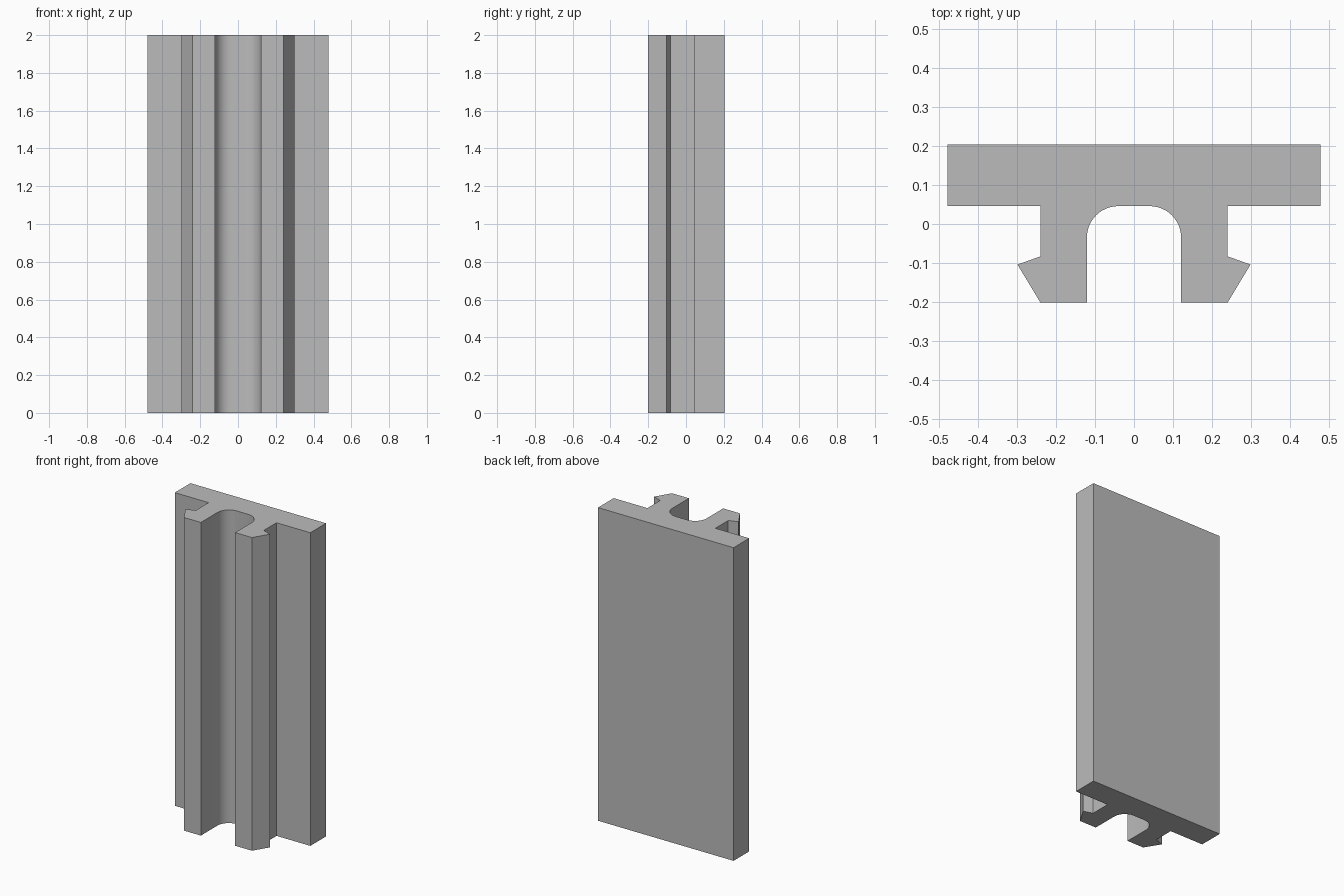
import bpy
import bmesh
from math import sin, cos, pi, radians

cube = bpy.data.objects.get("Cube")
if cube:
    bpy.data.objects.remove(cube, do_unlink=True)

HEIGHT = 2.0
BACK, PLATE_FRONT, TIP = 0.204, 0.046, -0.202
CHANNEL, FILLET, STEPS = 0.121, 0.081, 12

# Plain grey finish
grey = bpy.data.materials.new("plain_grey")
grey.use_nodes = True
colour = (0.5, 0.5, 0.5, 1)
grey.diffuse_color = colour
grey.node_tree.nodes["Principled BSDF"].inputs["Base Color"].default_value = colour

# Left half of the section: back plate, then barbed leg
half = [(0.479, BACK), (0.479, PLATE_FRONT), (0.24, PLATE_FRONT),
        (0.24, -0.083), (0.299, -0.104), (0.24, TIP), (CHANNEL, TIP)]

# Rounded inner corner of the channel
for i in range(STEPS + 1):
    a = pi / 2 * i / STEPS
    half.append((CHANNEL - FILLET + FILLET * cos(a),
                 PLATE_FRONT - FILLET + FILLET * sin(a)))

# Mirror the section and extrude it to full height
section = half + [(-x, y) for x, y in reversed(half)]
bm = bmesh.new()
base = bm.faces.new([bm.verts.new((x, y, 0)) for x, y in section])
result = bmesh.ops.extrude_face_region(bm, geom=[base], use_keep_orig=True)
top = [v for v in result["geom"] if isinstance(v, bmesh.types.BMVert)]
bmesh.ops.translate(bm, verts=top, vec=(0, 0, HEIGHT))
bmesh.ops.recalc_face_normals(bm, faces=bm.faces)

mesh = bpy.data.meshes.new("clip_rail")
bm.to_mesh(mesh)
bm.free()
mesh.materials.append(grey)
rail = bpy.data.objects.new("clip_rail", mesh)
bpy.context.collection.objects.link(rail)

# Smooth only the rounded channel corners
bpy.ops.object.select_all(action="DESELECT")
rail.select_set(True)
bpy.context.view_layer.objects.active = rail
bpy.ops.object.shade_smooth_by_angle(angle=radians(15))
